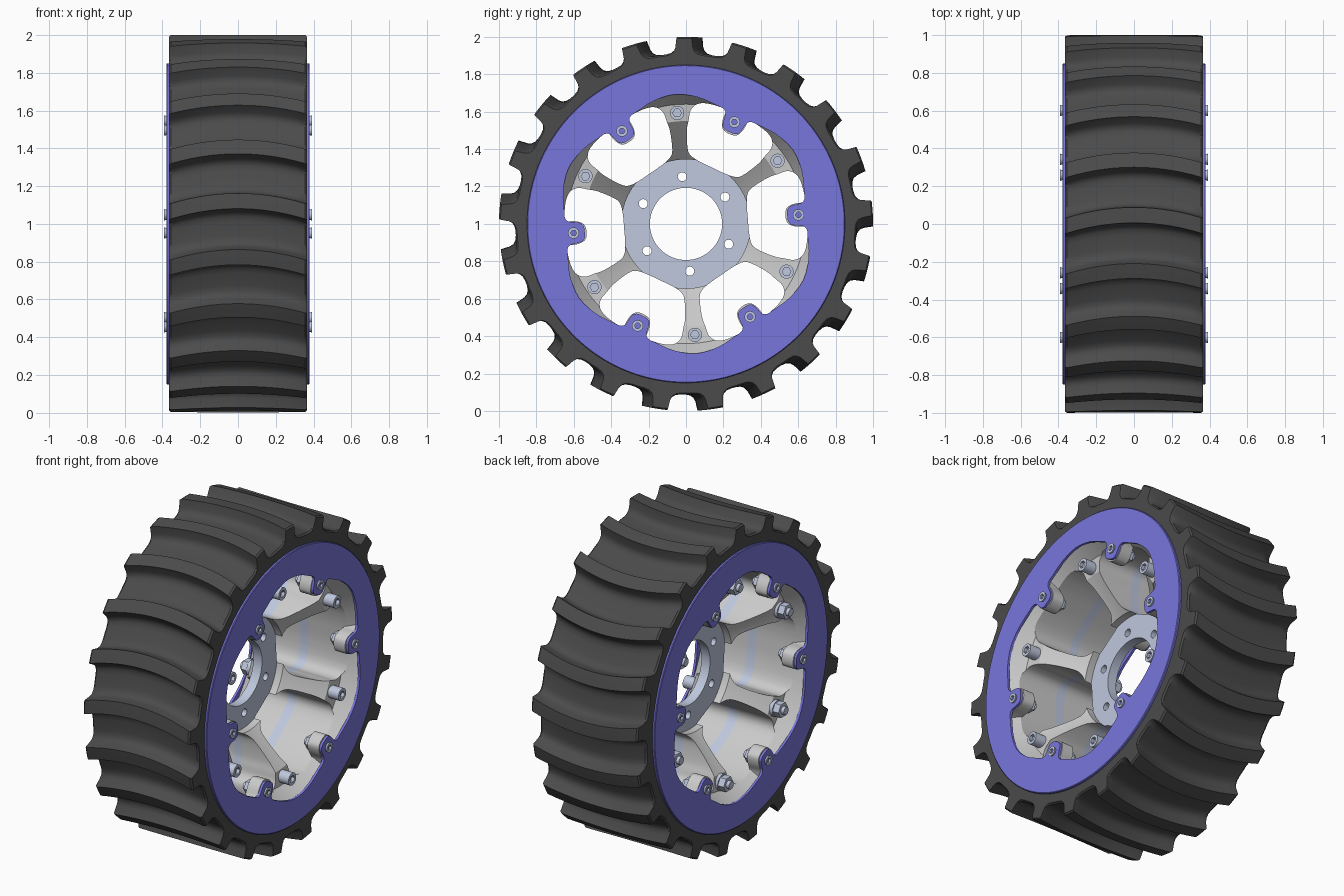
import bpy, bmesh
from math import sin, cos, pi, radians, hypot, atan2
from mathutils import Vector

if "Cube" in bpy.data.objects:
    bpy.data.objects.remove(bpy.data.objects["Cube"])

PHASE = radians(94.6)          # direction of the first spoke
SPOKES = [PHASE + i * pi / 3 for i in range(6)]
TABS = [a + pi / 6 for a in SPOKES]
HALF = 0.365                   # half width of the tyre


def material(name, rgb):
    m = bpy.data.materials.new(name)
    m.diffuse_color = (*rgb, 1)
    m.use_nodes = True
    m.node_tree.nodes["Principled BSDF"].inputs["Base Color"].default_value = m.diffuse_color
    return m


RUBBER = material("rubber", (0.07, 0.07, 0.07))
BLUE = material("ring_blue", (0.19, 0.18, 0.71))
STEEL = material("pale_steel", (0.52, 0.58, 0.73))


def polar(x, r, a, y=0, z=0):
    return Vector((x, y + r * cos(a), 1 + z + r * sin(a)))


def circle(x, r, n=96, y=0, z=0):
    return [polar(x, r, 2 * pi * i / n, y, z) for i in range(n)]


def loft(bm, loops, closed=False):
    """Skin equal-length loops; cap the ends unless closed into a ring."""
    vs = [[bm.verts.new(p) for p in lp] for lp in loops]
    n = len(vs[0])
    for k in range(len(vs) if closed else len(vs) - 1):
        a, b = vs[k], vs[(k + 1) % len(vs)]
        for i in range(n):
            j = (i + 1) % n
            bm.faces.new((a[i], a[j], b[j], b[i]))
    if not closed:
        bm.faces.new(vs[0])
        bm.faces.new(vs[-1])


def finish(bm, name, mat=None):
    bmesh.ops.recalc_face_normals(bm, faces=bm.faces)
    me = bpy.data.meshes.new(name)
    bm.to_mesh(me)
    bm.free()
    ob = bpy.data.objects.new(name, me)
    bpy.context.collection.objects.link(ob)
    if mat:
        me.materials.append(mat)
    return ob


def activate(ob):
    bpy.ops.object.select_all(action='DESELECT')
    ob.select_set(True)
    bpy.context.view_layer.objects.active = ob


def smooth(ob):
    activate(ob)
    bpy.ops.object.shade_smooth_by_angle(angle=radians(32))


def cut(ob, cutter):
    activate(ob)
    m = ob.modifiers.new("cut", 'BOOLEAN')
    m.object, m.operation, m.solver = cutter, 'DIFFERENCE', 'EXACT'
    bpy.ops.object.modifier_apply(modifier=m.name)


def rounded(pts, steps=4):
    """Closed Catmull-Rom curve through 2D points."""
    out, n = [], len(pts)
    for i in range(n):
        p0, p1, p2, p3 = (Vector(pts[(i + k) % n]) for k in (-1, 0, 1, 2))
        for s in range(steps):
            t = s / steps
            out.append(0.5 * (2 * p1 + (p2 - p0) * t + (2 * p0 - 5 * p1 + 4 * p2 - p3) * t * t
                              + (3 * p1 - p0 - 3 * p2 + p3) * t ** 3))
    return out


def placed(pts, x, a):
    """Put radial/tangential points onto the wheel at angle a."""
    return [polar(x, hypot(u, v), a + atan2(v, u)) for u, v in pts]


# Tyre with 21 bowed lugs
LUGS = 21
lug = [(-0.149, 0.912), (-0.11, 0.912), (-0.08, 0.917), (-0.06, 0.93), (-0.05, 0.95), (-0.041, 1.0),
       (0, 1.0), (0.041, 1.0), (0.05, 0.95), (0.06, 0.93), (0.08, 0.917), (0.11, 0.912)]


def tread_loop(x, drop=0.0):
    bow = 0.058 * (x / HALF) ** 2
    return [polar(x, r - drop, radians(87.3) + k * 2 * pi / LUGS + o + bow)
            for k in range(LUGS) for o, r in lug]


N = LUGS * len(lug)
xs = [-0.355 + 0.71 * i / 14 for i in range(15)]
bm = bmesh.new()
loft(bm, [circle(-HALF, 0.8, N), tread_loop(-HALF, 0.008)][1:]
     + [tread_loop(x) for x in xs] + [tread_loop(HALF, 0.008)]
     + [[polar(x, 0.8, atan2(p.z - 1, p.y)) for p in tread_loop(x)] for x in (HALF, -HALF)], closed=True)
smooth(finish(bm, "tyre", RUBBER))

# Window cutter: six openings between the spokes
half = [(0.332, 0.07), (0.34, 0.13), (0.368, 0.165), (0.456, 0.211), (0.51, 0.226), (0.56, 0.238),
        (0.603, 0.222), (0.63, 0.175), (0.645, 0.09)]
window = rounded([(0.332, 0)] + half + [(0.648, 0)] + [(u, -v) for u, v in reversed(half)])
bm = bmesh.new()
for a in TABS:
    loft(bm, [placed(window, x, a) for x in (-0.6, 0.6)])
windows = finish(bm, "window_cutter")
windows.hide_render = True

# Hub bolt hole cutter
bm = bmesh.new()
for a in SPOKES:
    c = polar(0, 0.253, a)
    loft(bm, [circle(x, 0.024, 20, c.y, c.z - 1) for x in (-0.2, 0.2)])
holes = finish(bm, "hole_cutter")
holes.hide_render = True

# Centre plate with hub hole
bm = bmesh.new()
loft(bm, [circle(x, r) for x, r in ((0.03, 0.193), (0.03, 0.79), (-0.03, 0.79), (-0.03, 0.193))], closed=True)
plate = finish(bm, "hub_plate", STEEL)
cut(plate, windows)
cut(plate, holes)
smooth(plate)

# Scalloped ring inner edge: (degrees from tab, radius)
edge = [(0, 0.543), (3.2, 0.547), (5.1, 0.565), (5.5, 0.6), (5.8, 0.63), (7.5, 0.648), (11, 0.655), (20, 0.68)]
sector = edge + [(30, 0.695)] + [(60 - d, r) for d, r in reversed(edge[1:])]
scallop = []
for a in TABS:
    scallop += [(r * cos(a + radians(d)), r * sin(a + radians(d))) for d, r in sector]
scallop = rounded(scallop, 3)
pad = rounded([(0.70, 0.068), (0.64, 0.064), (0.59, 0.062), (0.55, 0.047), (0.535, 0.02),
               (0.535, -0.02), (0.55, -0.047), (0.59, -0.062), (0.64, -0.064), (0.70, -0.068)])


def bolt_head(bm, x0, x1, s, c, r0, r1, socket):
    """Round head with a hex socket."""
    y, z = c.y, c.z - 1
    hexa = [polar(0, socket / cos((2 * pi * i / 24) % (pi / 3) - pi / 6), 2 * pi * i / 24, y, z)
            for i in range(24)]
    loft(bm, [circle(s * x0, r0, 24, y, z), circle(s * x1, r1, 24, y, z)]
         + [[Vector((s * x, p.y, p.z)) for p in hexa] for x in (x1, x1 - 0.02)])


for s, side in ((1, "right"), (-1, "left")):
    # Grey rim half with sloping spokes
    bm = bmesh.new()
    profile = [(0.03, 0.345), (0.075, 0.345), (0.09, 0.36), (0.265, 0.55), (0.278, 0.64),
               (0.363, 0.695), (0.363, 0.79), (0.03, 0.79)]
    loft(bm, [circle(s * x, r) for x, r in profile], closed=True)
    rim = finish(bm, "rim_half_" + side)
    cut(rim, windows)
    smooth(rim)

    # Grey pads behind the ring tabs
    bm = bmesh.new()
    for a in TABS:
        loft(bm, [placed(pad, s * x, a) for x in (0.285, 0.364)])
    smooth(finish(bm, "tab_pads_" + side))

    # Blue clamp ring
    bm = bmesh.new()
    inner = [[Vector((s * x, p.x, 1 + p.y)) for p in scallop] for x in (0.364, 0.379)]
    outer = [[polar(s * x, r, atan2(p.y, p.x)) for p in scallop]
             for x, r in ((0.379, 0.846), (0.375, 0.85), (0.364, 0.85))]
    loft(bm, inner + outer, closed=True)
    smooth(finish(bm, "clamp_ring_" + side, BLUE))

    # Ring bolts with nuts behind the pads
    bm = bmesh.new()
    for a in TABS:
        c = polar(0, 0.603, a)
        bolt_head(bm, 0.37, 0.391, s, c, 0.024, 0.03, 0.014)
        loft(bm, [circle(s * x, 0.044, 6, c.y, c.z - 1) for x in (0.25, 0.287)])
        loft(bm, [circle(s * x, 0.024, 16, c.y, c.z - 1) for x in (0.23, 0.287)])
    smooth(finish(bm, "ring_bolts_" + side, STEEL))

    # Spoke bolts: cap heads on the right, hex nuts on the left
    bm = bmesh.new()
    for a in SPOKES:
        c = polar(0, 0.595, a)
        if s > 0:
            bolt_head(bm, 0.255, 0.34, s, c, 0.038, 0.038, 0.02)
        else:
            loft(bm, [circle(s * x, 0.05, 24, c.y, c.z - 1) for x in (0.255, 0.285)])
            loft(bm, [circle(s * x, 0.047, 6, c.y, c.z - 1) for x in (0.28, 0.325)])
            loft(bm, [circle(s * x, 0.024, 16, c.y, c.z - 1) for x in (0.28, 0.345)])
    smooth(finish(bm, "spoke_bolts_" + side, STEEL))

for helper in (windows, holes):
    bpy.data.objects.remove(helper)
